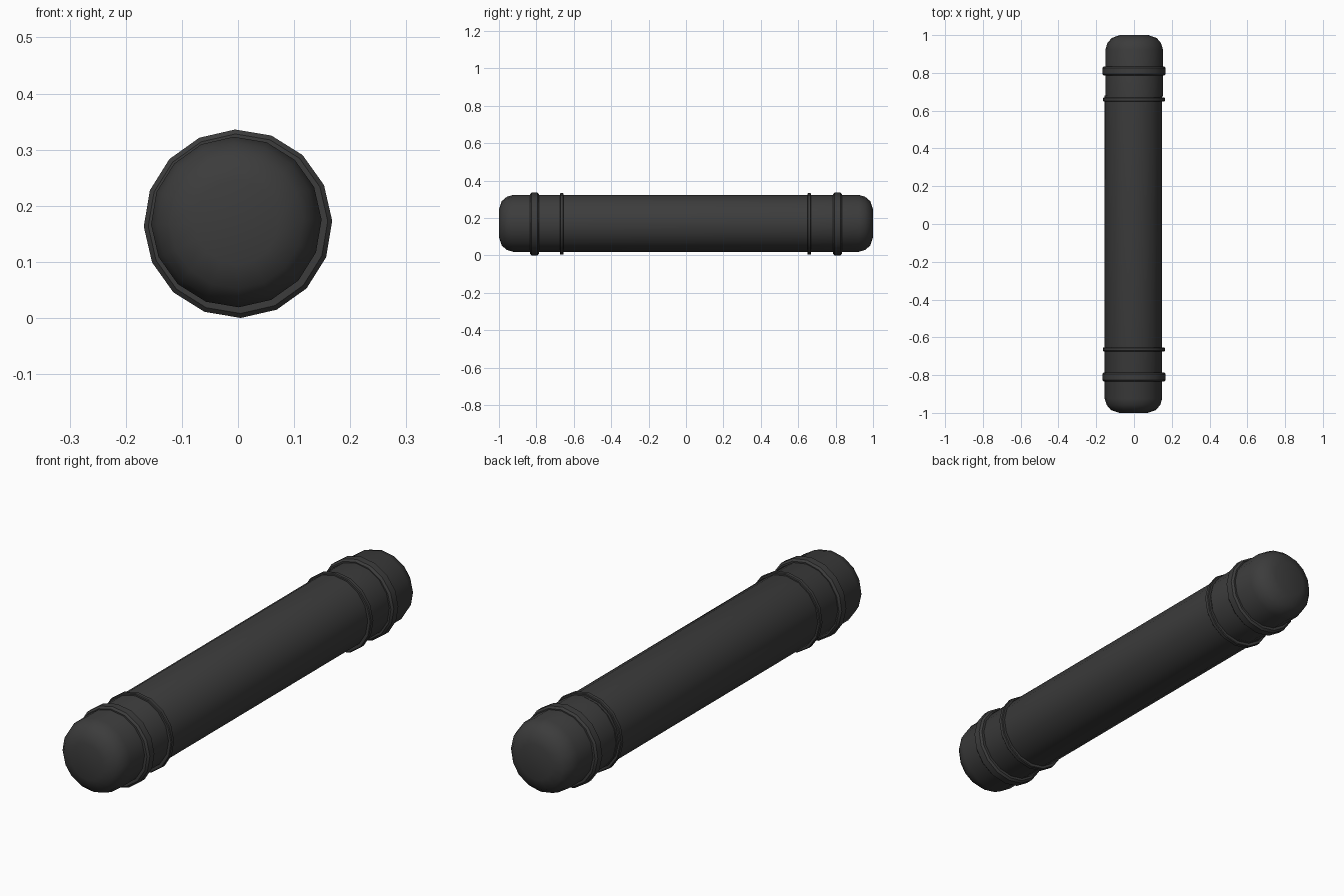
import bpy
import bmesh
from math import sin, cos, pi, radians

cube = bpy.data.objects.get("Cube")
if cube:
    bpy.data.objects.remove(cube)

SIDES = 16
TURN = radians(1.7)
AXIS_Z = 0.168

mat = bpy.data.materials.new("charcoal")
mat.use_nodes = True
colour = (0.045, 0.045, 0.045, 1)
mat.diffuse_color = colour
mat.node_tree.nodes["Principled BSDF"].inputs["Base Color"].default_value = colour


def lathe(name, profile, x=0.0, z=AXIS_Z, closed=False, caps=()):
    """Turn (radius, y) points around the long axis."""
    bm = bmesh.new()
    angles = [TURN + 2 * pi * i / SIDES for i in range(SIDES)]
    loops = [[bm.verts.new((x + r * cos(a), y, z + r * sin(a))) for a in angles]
             for r, y in profile]
    pairs = list(zip(loops, loops[1:]))
    if closed:
        pairs.append((loops[-1], loops[0]))
    for a, b in pairs:
        for i in range(SIDES):
            j = (i + 1) % SIDES
            bm.faces.new((a[i], a[j], b[j], b[i]))
    for k in caps:
        bm.faces.new(loops[k])
    bmesh.ops.recalc_face_normals(bm, faces=bm.faces)
    mesh = bpy.data.meshes.new(name)
    bm.to_mesh(mesh)
    bm.free()
    obj = bpy.data.objects.new(name, mesh)
    bpy.context.collection.objects.link(obj)
    mesh.materials.append(mat)
    bpy.ops.object.select_all(action="DESELECT")
    obj.select_set(True)
    bpy.context.view_layer.objects.active = obj
    bpy.ops.object.shade_smooth_by_angle(angle=radians(35))
    return obj


def ring(name, y, radius, half_width, bevel, x=0.0):
    """Collar with chamfered outer edges."""
    inner = 0.14
    lathe(name, [(inner, y - half_width), (radius - bevel, y - half_width),
                 (radius, y - half_width + bevel), (radius, y + half_width - bevel),
                 (radius - bevel, y + half_width), (inner, y + half_width)],
          x, closed=True)


# Rounded end, from the tip back to the straight wall
tip = [(0.075, 1.0), (0.119, 0.985), (0.142, 0.958), (0.152, 0.925)]

# Main tube with its rounded front end
lathe("main_tube", [(r, -y) for r, y in tip] + [(0.152, 0.68)],
      x=-0.003, z=0.171, caps=(0, -1))

# Separate back cap
lathe("back_cap", tip + [(0.152, 0.675)], x=0.001, z=0.171, caps=(0, -1))

# Collars at both ends
for side, y_wide, y_thin in (("front", -0.810, -0.664), ("back", 0.810, 0.659)):
    ring(side + "_wide_collar", y_wide, 0.168, 0.023, 0.008)
    ring(side + "_thin_collar", y_thin, 0.164, 0.010, 0.003, x=-0.001)
